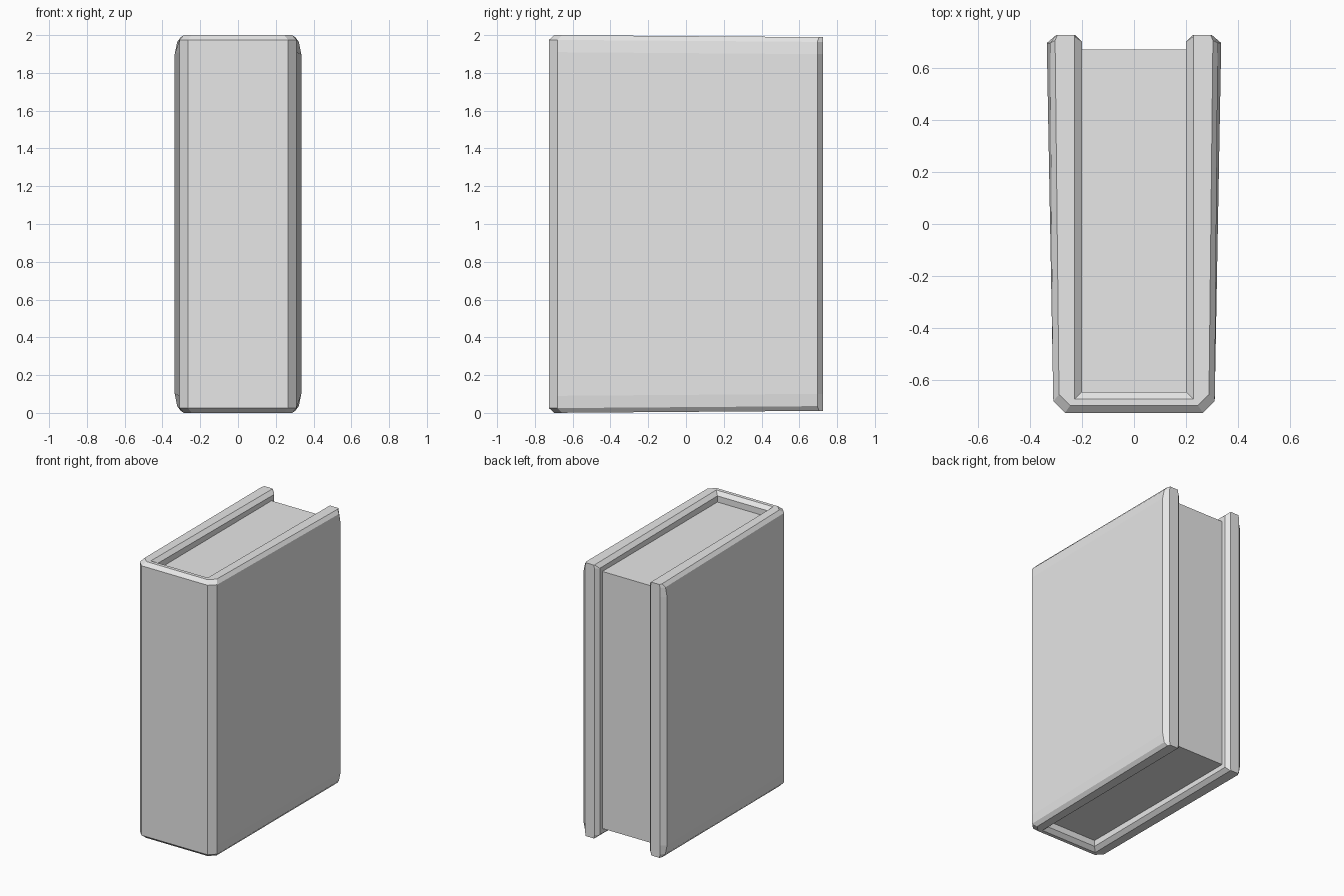
import bpy
import bmesh

cube = bpy.data.objects.get("Cube")
if cube:
    bpy.data.objects.remove(cube)

grey = bpy.data.materials.new("plain grey")
grey.use_nodes = True
grey.diffuse_color = (0.8, 0.8, 0.8, 1)
grey.node_tree.nodes["Principled BSDF"].inputs["Base Color"].default_value = grey.diffuse_color


def add_object(name, bm):
    bmesh.ops.recalc_face_normals(bm, faces=bm.faces[:])
    mesh = bpy.data.meshes.new(name)
    bm.to_mesh(mesh)
    bm.free()
    mesh.materials.append(grey)
    obj = bpy.data.objects.new(name, mesh)
    bpy.context.collection.objects.link(obj)
    return obj


def mirrored(half):
    return half + [(-x, y) for x, y in reversed(half)]


# Half plan of the cover: chamfered spine, flared board, chamfered fore edge
def plan(flare):
    return mirrored([(.265, -.725), (.31, -.68), (flare, .695), (.30, .725),
                     (.225, .725), (.20, .70), (.20, -.645)])


body = plan(.335)
pinched = plan(.322)
rim = mirrored([(.245, -.697), (.288, -.655), (.303, .705), (.295, .725),
                (.23, .725), (.228, .72), (.228, -.672)])

# Cover: loft the plans upward, narrowing at the rims
levels = [(0, rim), (.025, pinched), (.09, body),
          (1.91, body), (1.975, pinched), (2, rim)]
bm = bmesh.new()
rings = []
for z, outline in levels:
    ring = []
    for x, y in outline:
        drop = .011 * (y + .725) / 1.45      # boards get shorter to the back
        ring.append(bm.verts.new((x, y, z + (drop if z < 1 else -drop))))
    rings.append(ring)
for low, high in zip(rings, rings[1:]):
    for i in range(len(low)):
        j = (i + 1) % len(low)
        bm.faces.new((low[i], low[j], high[j], high[i]))
bm.faces.new(rings[0][::-1])
bm.faces.new(rings[-1])
add_object("book_cover", bm)

# Page block, recessed on three sides
bm = bmesh.new()
bmesh.ops.create_cube(bm, size=1)
bmesh.ops.scale(bm, vec=(.404, 1.33, 1.86), verts=bm.verts[:])
bmesh.ops.translate(bm, vec=(0, .005, 1), verts=bm.verts[:])
add_object("page_block", bm)
